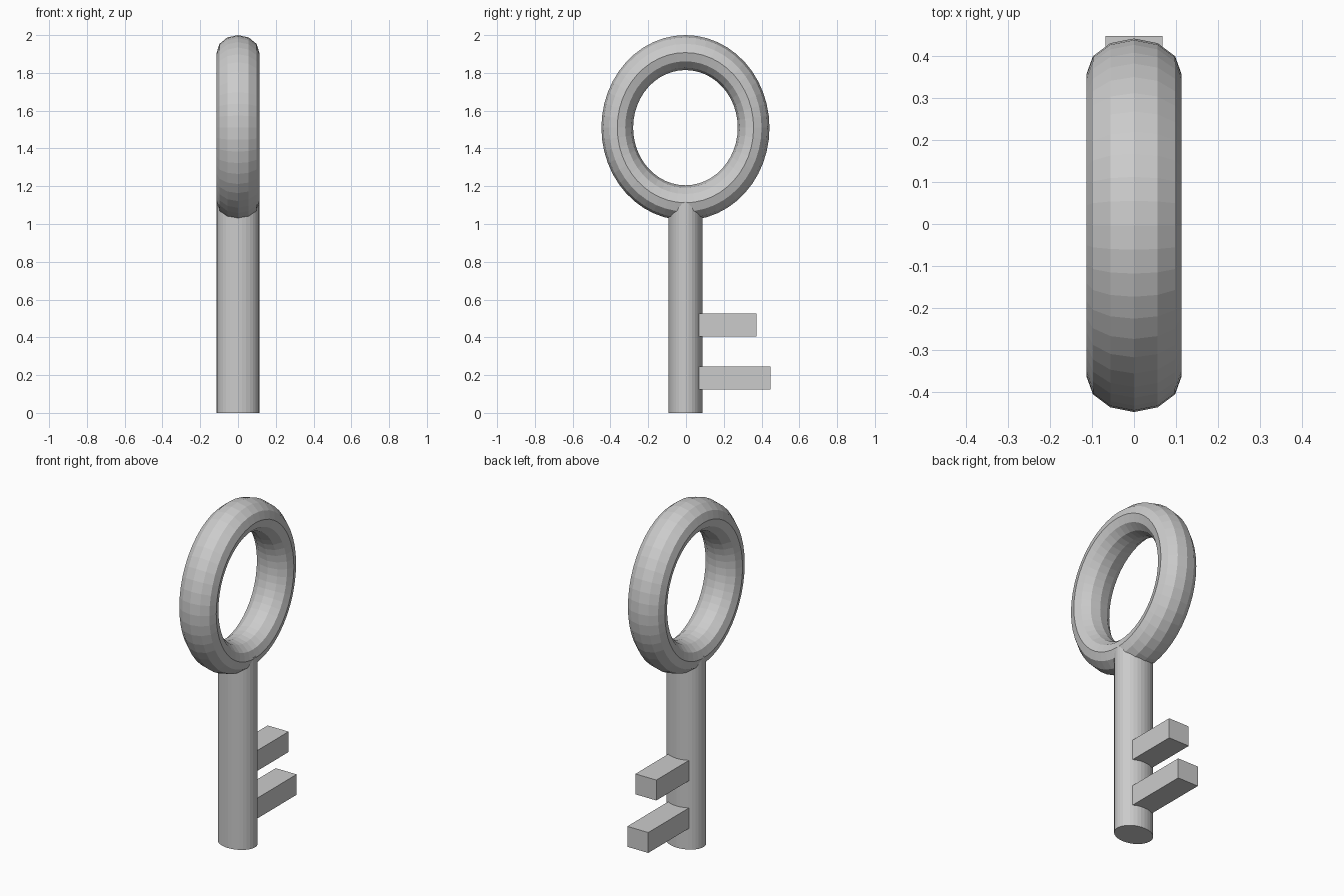
import bpy
from math import pi

if "Cube" in bpy.data.objects:
    bpy.data.objects.remove(bpy.data.objects["Cube"])

CY = -0.003  # shared centre line of ring and shaft


def finish(name):
    ob = bpy.context.object
    ob.name = name
    bpy.ops.object.transform_apply(location=False, rotation=True, scale=True)
    return ob


# Oval ring handle standing in the YZ plane
bpy.ops.mesh.primitive_torus_add(major_segments=48, minor_segments=12,
                                 major_radius=0.3975, minor_radius=0.0925)
ring = bpy.context.object
ring.rotation_euler = (0, pi / 2, 0)
bpy.ops.object.transform_apply(location=False, rotation=True, scale=False)
ring.scale = (0.113 / 0.0925, 0.908, 1)
ring.location = (0, CY, 1.51)
finish("ring_handle")

# Slightly oval shaft
TOP = 1.12
bpy.ops.mesh.primitive_cylinder_add(vertices=32, radius=1, depth=TOP,
                                    location=(0, CY, TOP / 2))
bpy.context.object.scale = (0.113, 0.09, 1)
finish("shaft")


# Two rectangular teeth
def tooth(name, y_end, z_low, z_high, y_start=0.05, width=0.136):
    bpy.ops.mesh.primitive_cube_add(
        size=1, location=(0, (y_start + y_end) / 2, (z_low + z_high) / 2))
    bpy.context.object.scale = (width, y_end - y_start, z_high - z_low)
    finish(name)


tooth("upper_tooth", 0.373, 0.405, 0.525)
tooth("lower_tooth", 0.448, 0.125, 0.245)
